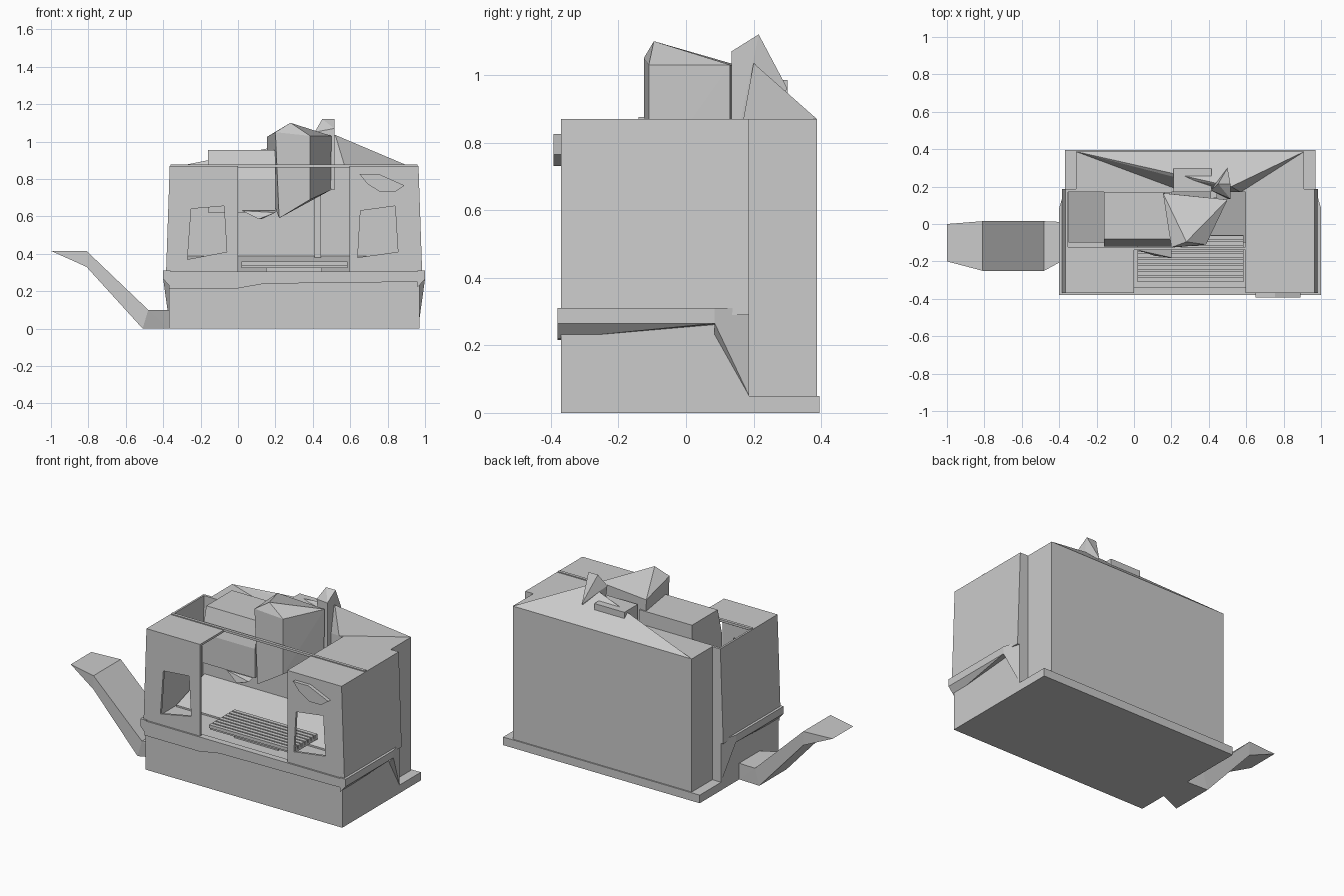
import bpy, bmesh
from mathutils import Vector

cube = bpy.data.objects.get("Cube")
if cube:
    bpy.data.objects.remove(cube)

grey = bpy.data.materials.new("machine_grey")
grey.use_nodes = True
COLOUR = (0.6, 0.6, 0.6, 1)
grey.diffuse_color = COLOUR
grey.node_tree.nodes["Principled BSDF"].inputs["Base Color"].default_value = COLOUR


def finish(name, bm):
    bmesh.ops.recalc_face_normals(bm, faces=bm.faces)
    mesh = bpy.data.meshes.new(name)
    bm.to_mesh(mesh)
    bm.free()
    mesh.materials.append(grey)
    obj = bpy.data.objects.new(name, mesh)
    bpy.context.collection.objects.link(obj)
    return obj


def hull(name, points):
    """Convex solid around a few corner points."""
    bm = bmesh.new()
    for p in points:
        bm.verts.new(p)
    res = bmesh.ops.convex_hull(bm, input=bm.verts)
    bmesh.ops.delete(bm, geom=[v for v in bm.verts if not v.link_faces], context='VERTS')
    bmesh.ops.dissolve_limit(bm, angle_limit=0.01, verts=bm.verts, edges=bm.edges)
    return finish(name, bm)


def box(name, x, y, z):
    return hull(name, [(a, b, c) for a in x for b in y for c in z])


def prism(name, outline, offset):
    """Extrude a planar outline along an offset vector."""
    bm = bmesh.new()
    face = bm.faces.new([bm.verts.new(p) for p in outline])
    res = bmesh.ops.extrude_face_region(bm, geom=[face])
    verts = [g for g in res["geom"] if isinstance(g, bmesh.types.BMVert)]
    bmesh.ops.translate(bm, vec=Vector(offset), verts=verts)
    return finish(name, bm)


def window_panel(name, outer, inner, y, depth):
    """Front panel with a four-cornered window opening; corners are x, z."""
    bm = bmesh.new()
    rings = [[bm.verts.new((x, yy, z)) for x, z in ring]
             for yy in (y, y + depth) for ring in (outer, inner)]
    fo, fi, bo, bi = rings
    for a, b in ((fo, fi), (bo, bi), (fo, bo), (fi, bi)):
        for i in range(4):
            j = (i + 1) % 4
            bm.faces.new((a[i], a[j], b[j], b[i]))
    return finish(name, bm)


FRONT, MID, BACK = -0.37, 0.187, 0.39
LEFT, RIGHT, CENTRE = -0.37, 0.97, 0.3
LEDGE, TOP = 0.305, 0.87

# Base and rear cabinet
box("base", (LEFT, RIGHT), (FRONT, MID), (0, 0.29))
box("rear_plinth", (LEFT, RIGHT), (MID, 0.395), (0, 0.05))
box("rear_cabinet", (-0.31, 0.91), (MID, BACK - 0.003), (0.05, TOP))
hull("rear_roof", [(-0.31, 0.387, TOP), (0.91, 0.387, TOP), (0.22, 0.19, TOP),
                   (0.57, 0.17, TOP), (0.22, 0.25, 0.96), (0.52, 0.2, 1.035)])

# Front band above the base
prism("front_band", [(LEFT, FRONT, 0.215), (0, FRONT, 0.215), (0.14, FRONT, 0.24),
                     (RIGHT, FRONT, 0.25), (RIGHT, FRONT, LEDGE), (LEFT, FRONT, LEDGE)],
      (0, -0.01, 0))
box("front_sill", (LEFT, RIGHT), (FRONT, -0.34), (0.28, LEDGE))

# Side walls, ledges and sloping skirts, mirrored about the machine centre
for side, s in (("right", -1), ("left", 1)):
    def sx(d):
        return CENTRE + s * d
    hull(side + "_wall", [(sx(d), y, z) for y in (FRONT, MID)
                          for d, z in ((0.665, TOP), (0.653, TOP), (0.685, 0.29), (0.66, 0.29))])
    hull(side + "_ledge", [(sx(d), y, z) for d, y, z in (
        (0.66, -0.38, 0.31), (0.7, -0.38, 0.31), (0.7, -0.38, 0.265), (0.66, -0.38, 0.22),
        (0.66, 0.085, 0.31), (0.7, 0.085, 0.31), (0.7, 0.085, 0.265), (0.66, 0.085, 0.26))])
    hull(side + "_skirt", [(sx(d), y, z) for d, y, z in (
        (0.66, 0.085, 0.31), (0.7, 0.085, 0.31), (0.7, 0.085, 0.265), (0.66, 0.085, 0.22),
        (0.66, MID, 0.05), (0.67, MID, 0.05), (0.66, MID, 0.31), (0.67, MID, 0.31))])
box("inner_back_wall", (LEFT + 0.01, RIGHT - 0.01), (0.172, MID), (0.28, TOP))

# Front panels with windows
window_panel("right_door", [(-0.38, LEDGE), (0, LEDGE), (0, TOP), (-0.36, TOP)],
             [(-0.27, 0.37), (-0.06, 0.41), (-0.075, 0.655), (-0.25, 0.64)], FRONT, 0.015)
window_panel("left_door", [(0.595, LEDGE), (0.98, LEDGE), (0.963, TOP), (0.595, TOP)],
             [(0.64, 0.38), (0.855, 0.41), (0.84, 0.655), (0.655, 0.63)], FRONT, 0.015)
prism("control_panel", [(0.65, FRONT, 0.825), (0.755, FRONT, 0.825), (0.89, FRONT, 0.765),
                        (0.84, FRONT, 0.73), (0.76, FRONT, 0.73), (0.69, FRONT, 0.775)],
      (0, -0.022, 0))

# Roof plates and the cross rail
box("right_roof", (-0.363, 0), (FRONT, -0.13), (0.857, TOP))
box("left_roof", (0.595, 0.963), (FRONT, MID), (0.857, TOP))
box("cross_rail", (-0.36, 0.96), (-0.14, -0.122), (0.862, 0.876))

# Work area: sloping floor and slatted table
hull("sloping_floor", [(x, y, z) for x in (-0.35, 0.95)
                       for y, z in ((-0.1, 0.28), (-0.1, 0.3), (0.175, 0.28), (0.175, 0.39))])
box("table_bed", (0.02, 0.585), (-0.3, -0.06), (0.325, 0.338))
for i in range(8):
    y = -0.31 + i * 0.032
    box("table_slat", (0.02, 0.585), (y, y + 0.024), (0.338, 0.358))
box("table_stand", (0.15, 0.45), (-0.25, -0.1), (0.28, 0.33))
box("corner_post", (0.41, 0.445), (0.14, 0.175), (0.38, TOP))

# Tool carrier, spindle head and nozzle
hull("tool_carrier", [(x, y, z) for x in (-0.16, 0.2) for y, z in (
    (0.17, 0.62), (0.17, 0.955), (-0.08, 0.955), (-0.12, 0.8), (-0.12, 0.62))])
hull("spindle_head", [(0.155, 0.165, 1.025), (0.5, 0.13, 1.03), (0.28, -0.095, 1.1),
                      (0.2, -0.125, 1.05), (0.385, -0.11, 1.03), (0.22, -0.125, 0.59),
                      (0.385, -0.11, 0.69), (0.495, 0.13, 0.74), (0.16, 0.165, 0.75)])
hull("nozzle", [(0.02, -0.14, 0.63), (0.2, -0.14, 0.63), (0.2, -0.18, 0.62),
                (0.11, -0.17, 0.585), (0.125, -0.16, 0.585)])

# Rear motor box and upright fin
box("motor_box", (0.21, 0.415), (0.17, 0.3), (0.88, 0.985))
hull("upright_fin", [(0.5, 0.135, 0.74), (0.515, 0.135, 0.74), (0.515, 0.135, 1.07),
                     (0.45, 0.215, 1.12), (0.515, 0.215, 1.12), (0.5, 0.3, 0.96),
                     (0.41, 0.18, 1.05), (0.44, 0.17, 0.88)])

# Chip conveyor lofted through four stations: x, z, near y, far y
tip = [(-1.0, 0.415, -0.2, 0.0)]
upper = [(-0.81, 0.415, -0.25, 0.015), (-0.81, 0.33, -0.25, 0.015)]
lower = [(-0.48, 0.1, -0.25, 0.015), (-0.51, 0.0, -0.25, 0.015)]
inlet = [(-0.37, 0.1, -0.19, 0.01), (-0.37, 0.0, -0.19, 0.01)]
for name, stations in (("conveyor_outlet", tip + upper), ("conveyor_ramp", upper + lower),
                       ("conveyor_inlet", lower + inlet)):
    hull(name, [(x, y, z) for x, z, y0, y1 in stations for y in (y0, y1)])
